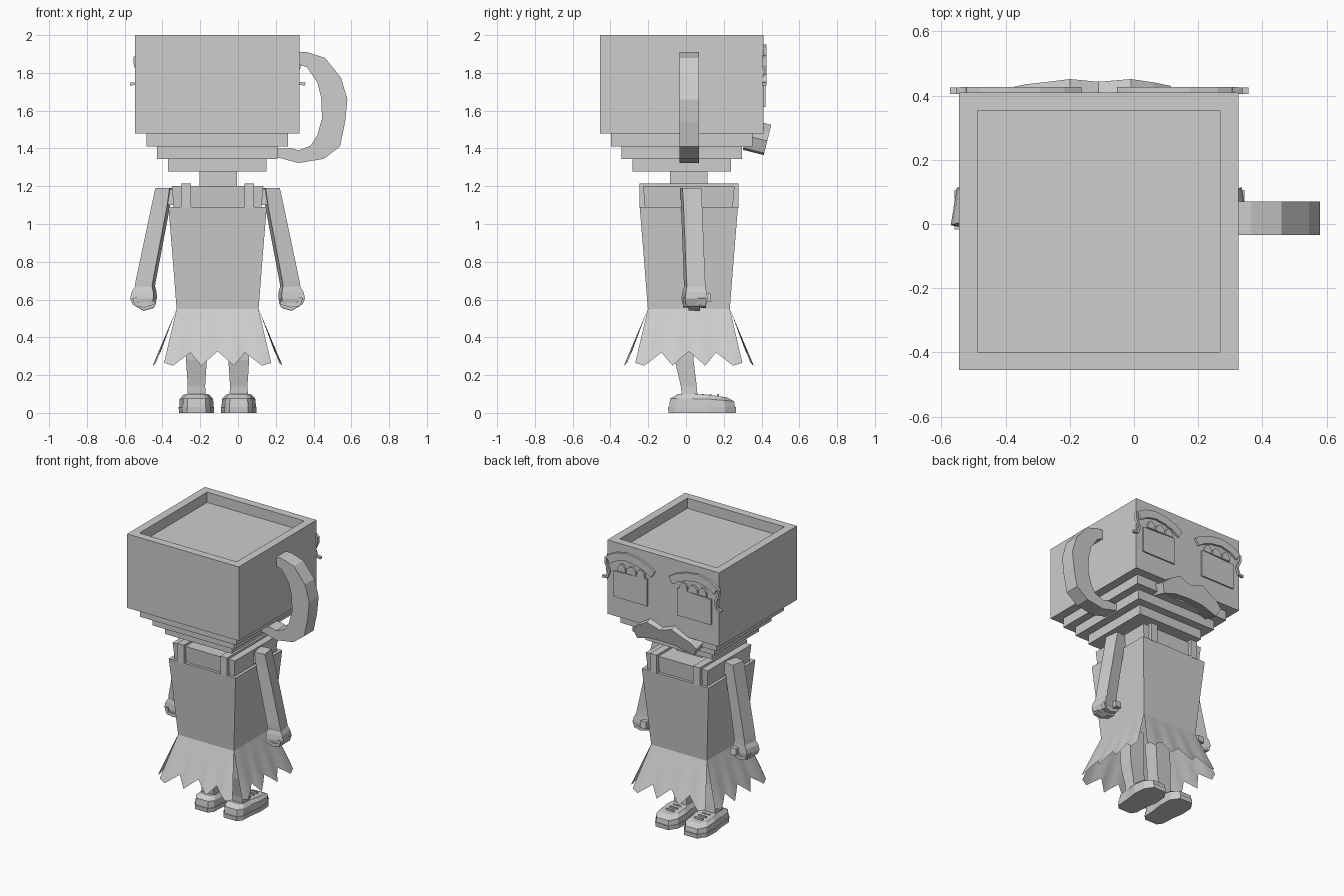
import bpy, bmesh, math
from mathutils import Vector

if bpy.data.objects.get("Cube"):
    bpy.data.objects.remove(bpy.data.objects["Cube"])

grey = bpy.data.materials.new("plain grey")
grey.use_nodes = True
COLOUR = (0.61, 0.61, 0.61, 1)
grey.diffuse_color = COLOUR
grey.node_tree.nodes["Principled BSDF"].inputs["Base Color"].default_value = COLOUR

MID = -0.108     # mirror plane of the figure
BODY_Y = 0.015   # depth centre of the body


def finish(name, bm, smooth=False):
    mesh = bpy.data.meshes.new(name)
    bm.to_mesh(mesh)
    bm.free()
    mesh.materials.append(grey)
    if smooth:
        mesh.polygons.foreach_set("use_smooth", [True] * len(mesh.polygons))
        mesh.set_sharp_from_angle(angle=math.radians(30))
    obj = bpy.data.objects.new(name, mesh)
    bpy.context.collection.objects.link(obj)
    return obj


def loft(name, rings, caps=True, loop=True, smooth=False):
    """Skin a stack of point rows; loop joins each row into a ring."""
    bm = bmesh.new()
    rows = [[bm.verts.new(p) for p in ring] for ring in rings]
    n = len(rows[0])
    for a, b in zip(rows, rows[1:]):
        for i in range(n if loop else n - 1):
            j = (i + 1) % n
            bm.faces.new((a[i], a[j], b[j], b[i]))
    if caps:
        bm.faces.new(rows[0])
        bm.faces.new(rows[-1])
        bmesh.ops.recalc_face_normals(bm, faces=bm.faces)
    return finish(name, bm, smooth)


def rect(cx, cy, z, hx, hy, turn=0):
    c, s = math.cos(turn), math.sin(turn)
    return [(cx + u * hx * c - v * hy * s, cy + u * hx * s + v * hy * c, z)
            for u, v in ((-1, -1), (1, -1), (1, 1), (-1, 1))]


def box(name, x0, x1, y0, y1, z0, z1):
    cx, cy, hx, hy = (x0 + x1) / 2, (y0 + y1) / 2, (x1 - x0) / 2, (y1 - y0) / 2
    return loft(name, [rect(cx, cy, z0, hx, hy), rect(cx, cy, z1, hx, hy)])


def slab(name, profile, y0, y1, lean=0, pivot=0):
    """Extrude an x-z outline through y, optionally tipped forward about the pivot height."""
    return loft(name, [[(x, y + (z - pivot) * lean, z - (y - y1) * lean) for x, z in profile]
                       for y in (y0, y1)])


def ribbon(path, width):
    """Outline of a strip of constant width around an x-z path."""
    pts = [Vector(p) for p in path]
    left, right = [], []
    for i, p in enumerate(pts):
        d = (pts[min(i + 1, len(pts) - 1)] - pts[max(i - 1, 0)]).normalized()
        n = Vector((-d.y, d.x)) * width / 2
        left.append(p + n)
        right.append(p - n)
    return left + right[::-1]


# Cup head with a sunken top
bm = bmesh.new()
bmesh.ops.create_cube(bm, size=1)
for v in bm.verts:
    v.co = (v.co.x * 0.87 - 0.11, v.co.y * 0.865 - 0.0225, v.co.z * 0.52 + 1.74)
top = [f for f in bm.faces if f.normal.z > 0.9]
bmesh.ops.inset_region(bm, faces=top, thickness=0.057, use_even_offset=True)
well = bmesh.ops.extrude_discrete_faces(bm, faces=top)["faces"]
bmesh.ops.translate(bm, verts=well[0].verts, vec=(0, 0, -0.072))
finish("cup_head", bm)

# Stepped cup base and neck
for i, half in enumerate((0.375, 0.318, 0.26)):
    z = 1.478 - 0.067 * i
    box("cup_step", -0.11 - half, -0.11 + half, -0.0225 - half, -0.0225 + half, z - 0.067, z)
box("neck", -0.205, -0.005, -0.085, 0.115, 1.15, 1.285)

# Cup handle
slab("cup_handle", [
    (0.32, 1.91), (0.365, 1.91), (0.46, 1.88), (0.545, 1.775), (0.579, 1.66), (0.567, 1.54),
    (0.54, 1.41), (0.455, 1.345), (0.32, 1.323), (0.2, 1.355), (0.2, 1.4), (0.285, 1.4),
    (0.32, 1.39), (0.385, 1.415), (0.42, 1.47), (0.445, 1.56), (0.44, 1.67), (0.42, 1.75),
    (0.365, 1.83), (0.32, 1.845)], -0.035, 0.07)

# Torso and dress straps
loft("torso", [rect(MID, BODY_Y, 1.0, 0.225, 0.225), rect(MID, BODY_Y, 1.2, 0.242, 0.242)])
for s in (-1, 1):
    cx = MID + s * 0.168
    box("strap", cx - 0.026, cx + 0.026, BODY_Y - 0.26, BODY_Y + 0.262, 1.085, 1.215)

# Dress bodice
loft("dress_bodice", [rect(MID, BODY_Y, z, h, h) for z, h in (
    (0.55, 0.217), (0.82, 0.238), (1.09, 0.26), (1.088, 0.236))], caps=False)

# Skirt: four flared panels with jagged hems, open at the corners
half_hem = [(0, 0.325), (0.15, 0.29), (0.3, 0.25), (0.4, 0.28),
            (0.53, 0.32), (0.7, 0.28), (0.82, 0.25), (1, 0.265)]
hem = [(-t, z) for t, z in half_hem[:0:-1]] + half_hem
WAIST, SPREAD, FLARE = 0.217, 0.07, 0.128
for k in range(4):
    c, s = math.cos(k * math.pi / 2), math.sin(k * math.pi / 2)
    rows = []
    for f in (1, 0.75, 0.45, 0.2, 0):
        row = []
        for t, low in hem:
            z = 0.55 + (low - 0.55) * f
            drop = (0.55 - z) / 0.3
            u = t * (WAIST + SPREAD * drop)
            out = WAIST + FLARE * drop - 0.006 * f * (1 + math.cos(t * 4 * math.pi))
            row.append((MID + u * c + out * s, BODY_Y + u * s - out * c, z))
        rows.append(row)
    loft("skirt_panel", rows, caps=False, loop=False, smooth=True)

# Paired limbs
for s in (-1, 1):
    def side(off):
        return MID + s * off

    # Arm turned slightly outwards, with shoulder
    loft("arm", [rect(side(o), y, z, hx, 0.05, s * 0.16) for o, y, z, hx in (
        (0.284, 0.025, 1.19, 0.038), (0.302, 0.03, 1.09, 0.042),
        (0.38, 0.045, 0.7, 0.046), (0.389, 0.05, 0.64, 0.046))])
    lo, hi = sorted((side(0.2), side(0.28)))
    box("shoulder", lo, hi, -0.01, 0.065, 1.1, 1.185)

    # Rounded hand, curled fingers and thumb
    loft("hand", [rect(side(o), y, z, hx, hy, s * 0.16) for o, y, z, hx, hy in (
        (0.384, 0.046, 0.668, 0.046, 0.05), (0.389, 0.045, 0.64, 0.058, 0.056),
        (0.392, 0.045, 0.605, 0.062, 0.06), (0.392, 0.045, 0.575, 0.05, 0.056))])
    for i, lift in enumerate((0.018, 0.002, 0, 0.014)):
        y = -0.002 + i * 0.031
        path = [(side(0.44), 0.61), (side(0.43), 0.575), (side(0.39), 0.552 + lift),
                (side(0.345), 0.565 + lift), (side(0.335), 0.59)]
        slab("finger", ribbon(path, 0.024), y - 0.015, y + 0.015)
    loft("thumb", [rect(side(0.35), 0.108, z, 0.022, h) for z, h in ((0.59, 0.026), (0.635, 0.02))])

    # Leg
    loft("leg", [rect(side(0.112), y, z, hx, hy) for y, z, hx, hy in (
        (0.02, 0.08, 0.05, 0.042), (0.015, 0.14, 0.046, 0.042),
        (-0.01, 0.28, 0.055, 0.05), (-0.025, 0.55, 0.06, 0.055))])

    # Shoe with sole, rounded toe and flat laces
    outline = [(-0.05, -0.095), (0.05, -0.095), (0.075, -0.06), (0.08, 0.03), (0.094, 0.12),
               (0.088, 0.21), (0.05, 0.265), (-0.05, 0.265), (-0.088, 0.21), (-0.094, 0.12),
               (-0.08, 0.03), (-0.075, -0.06)]

    def shoe_ring(scale, z, slope=0):
        return [(side(0.112 + x * scale), 0.085 + (y - 0.085) * scale, z - slope * max(0, y - 0.1))
                for x, y in outline]

    loft("shoe_sole", [shoe_ring(0.99, 0), shoe_ring(1, 0.03)])
    loft("shoe_upper", [shoe_ring(0.97, 0.03), shoe_ring(0.94, 0.075, 0.08),
                        shoe_ring(0.72, 0.099, 0.1)])
    for y in (0.09, 0.13, 0.17):
        box("lace", side(0.112) - 0.03, side(0.112) + 0.03, y - 0.005, y + 0.005, 0.08, 0.1)

    # Eye, heavy lid, lid arches and curled lash
    slab("eye", [(side(a), z) for a, z in ((0.116, 1.62), (0.38, 1.62), (0.38, 1.8), (0.116, 1.81))],
         0.4, 0.42)
    lid = [(0.07, 1.855), (0.12, 1.887), (0.19, 1.912), (0.28, 1.924), (0.36, 1.905), (0.42, 1.87)]
    slab("eyelid", ribbon([(side(a), z) for a, z in lid], 0.055), 0.4, 0.426)
    for a, w in ((0.165, 0.033), (0.24, 0.04), (0.315, 0.033)):
        arch = [(side(a + w * math.cos(t * math.pi / 5)), 1.81 + 0.055 * math.sin(t * math.pi / 5))
                for t in range(6)]
        slab("eye_arch", arch, 0.4, 0.424)
    lash = [(0.41, 1.9), (0.438, 1.88), (0.436, 1.84), (0.413, 1.79), (0.428, 1.745), (0.464, 1.74)]
    slab("eyelash", ribbon([(side(a), z) for a, z in lash], 0.016), 0.405, 0.425)

# Moustache with drooping ends, tipped forward
slab("moustache", [(-0.38, 1.425), (-0.335, 1.462), (-0.27, 1.49), (-0.2, 1.525), (-0.11, 1.492),
                   (-0.01, 1.525), (0.06, 1.485), (0.115, 1.44), (0.09, 1.375), (0, 1.4),
                   (-0.11, 1.405), (-0.22, 1.4), (-0.35, 1.365)], 0.34, 0.45, lean=0.25, pivot=1.52)
